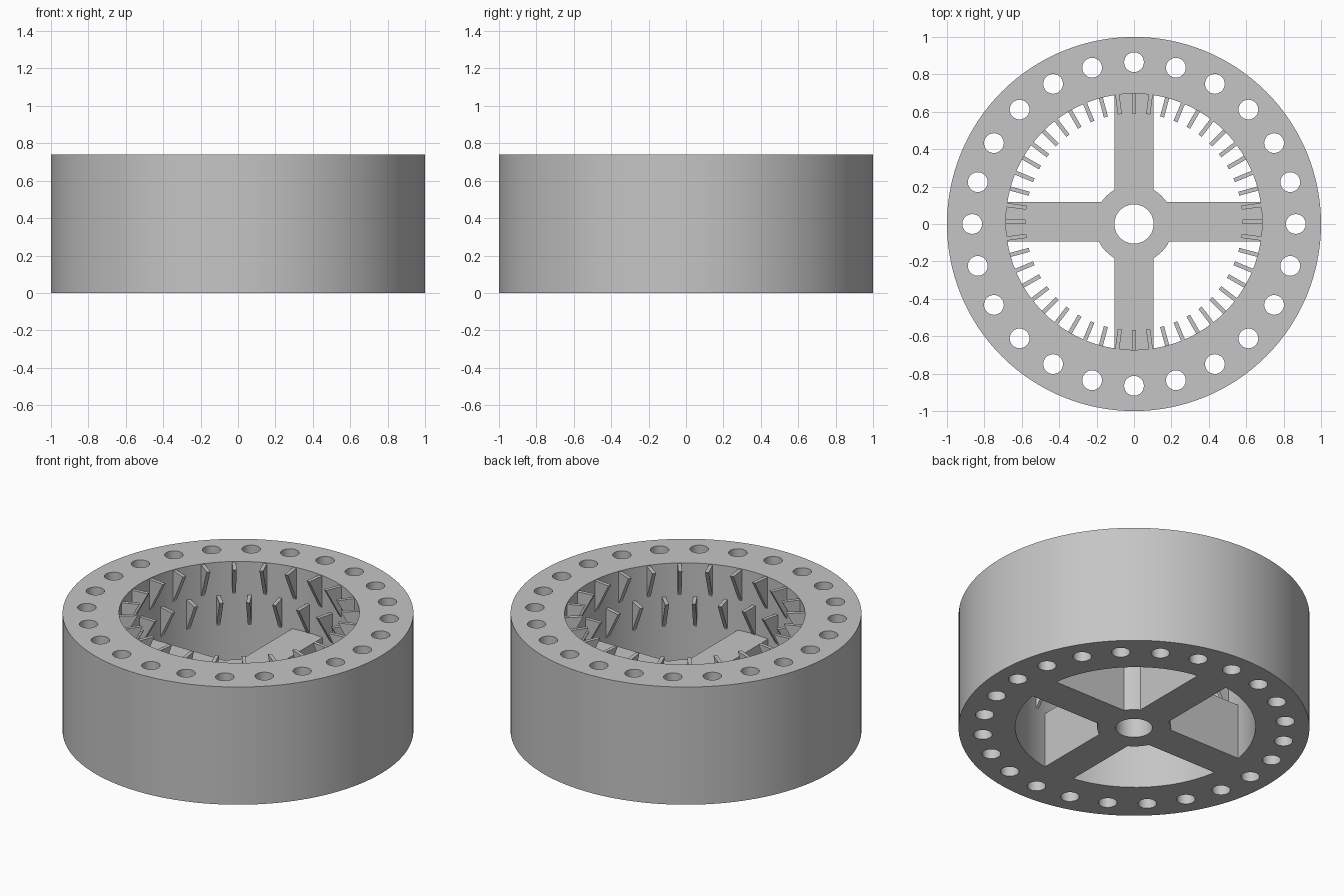
import bpy
import bmesh
from math import sin, cos, asin, radians, tau
from mathutils import Vector, Matrix

# Main sizes
HEIGHT = 0.74
OUTER_R = 1.0
INNER_R = 0.685
INNER_Y = 0.012        # the inner well sits slightly off centre
WEB_TOP = 0.35
HUB_R = 0.21
SPOKE_HALF = 0.105
BORE_R = 0.105

cube = bpy.data.objects.get("Cube")
if cube:
    bpy.data.objects.remove(cube, do_unlink=True)

grey = bpy.data.materials.new("light_grey")
grey.use_nodes = True
colour = (0.56, 0.56, 0.56, 1)
grey.diffuse_color = colour
grey.node_tree.nodes["Principled BSDF"].inputs["Base Color"].default_value = colour


def circle(radius, count, cx=0.0, cy=0.0):
    return [(cx + radius * cos(tau * i / count), cy + radius * sin(tau * i / count))
            for i in range(count)]


def arc(radius, start, end, count, cy=0.0):
    angles = [start + (end - start) * i / count for i in range(count + 1)]
    return [(radius * cos(a), cy + radius * sin(a)) for a in angles]


def finish(name, bm, smooth=True):
    bmesh.ops.recalc_face_normals(bm, faces=bm.faces)
    mesh = bpy.data.meshes.new(name)
    bm.to_mesh(mesh)
    bm.free()
    mesh.materials.append(grey)
    obj = bpy.data.objects.new(name, mesh)
    bpy.context.collection.objects.link(obj)
    if smooth:
        bpy.ops.object.select_all(action='DESELECT')
        obj.select_set(True)
        bpy.context.view_layer.objects.active = obj
        bpy.ops.object.shade_smooth_by_angle(angle=radians(30))
    return obj


def extruded_plate(name, loops, height):
    """Fill closed outlines (outer plus holes) and raise them to a solid."""
    bm = bmesh.new()
    edges = []
    for loop in loops:
        verts = [bm.verts.new((x, y, 0)) for x, y in loop]
        edges += [bm.edges.new((verts[i - 1], verts[i])) for i in range(len(verts))]
    bmesh.ops.triangle_fill(bm, edges=edges, use_beauty=True, normal=(0, 0, 1))
    raised = bmesh.ops.extrude_face_region(bm, geom=bm.faces[:], use_keep_orig=True)
    top = [v for v in raised["geom"] if isinstance(v, bmesh.types.BMVert)]
    bmesh.ops.translate(bm, verts=top, vec=(0, 0, height))
    return finish(name, bm)


# Drilled outer ring
ring_loops = [circle(OUTER_R, 128), circle(INNER_R, 96, cy=INNER_Y)]
for x, y in circle(0.865, 24):
    ring_loops.append(circle(0.053, 24, x, y))
extruded_plate("drilled_ring", ring_loops, HEIGHT)

# Four spokes and hub as one cross-shaped solid with a central bore
outline = []
end_half = asin(SPOKE_HALF / INNER_R)


def hub_angle(k, side):
    a = k * tau / 4
    return a + asin((side * SPOKE_HALF + INNER_Y * cos(a)) / HUB_R)


for k in range(4):
    a = k * tau / 4
    outline += arc(INNER_R, a - end_half, a + end_half, 6, INNER_Y)
    outline += arc(HUB_R, hub_angle(k, 1), hub_angle(k + 1, -1), 6)
extruded_plate("spokes_and_hub", [outline, circle(BORE_R, 48)], WEB_TOP)


# Two staggered rows of wedge teeth on the inner wall
def tooth_row(name, bottom, top, offset):
    bm = bmesh.new()
    profile = [(INNER_R + 0.004, bottom), (INNER_R + 0.004, top), (0.58, top)]
    for i in range(24):
        turn = Matrix.Translation((0, INNER_Y, 0)) @ Matrix.Rotation(
            radians(15 * i + offset), 4, 'Z')
        sides = [[bm.verts.new(turn @ Vector((r, w, z))) for r, z in profile]
                 for w in (-0.011, 0.011)]
        for side in sides:
            bm.faces.new(side)
        for j in range(3):
            bm.faces.new((sides[0][j - 1], sides[0][j], sides[1][j], sides[1][j - 1]))
    finish(name, bm, smooth=False)


tooth_row("upper_teeth", 0.53, 0.735, 7.5)
tooth_row("lower_teeth", 0.335, 0.53, 0)
